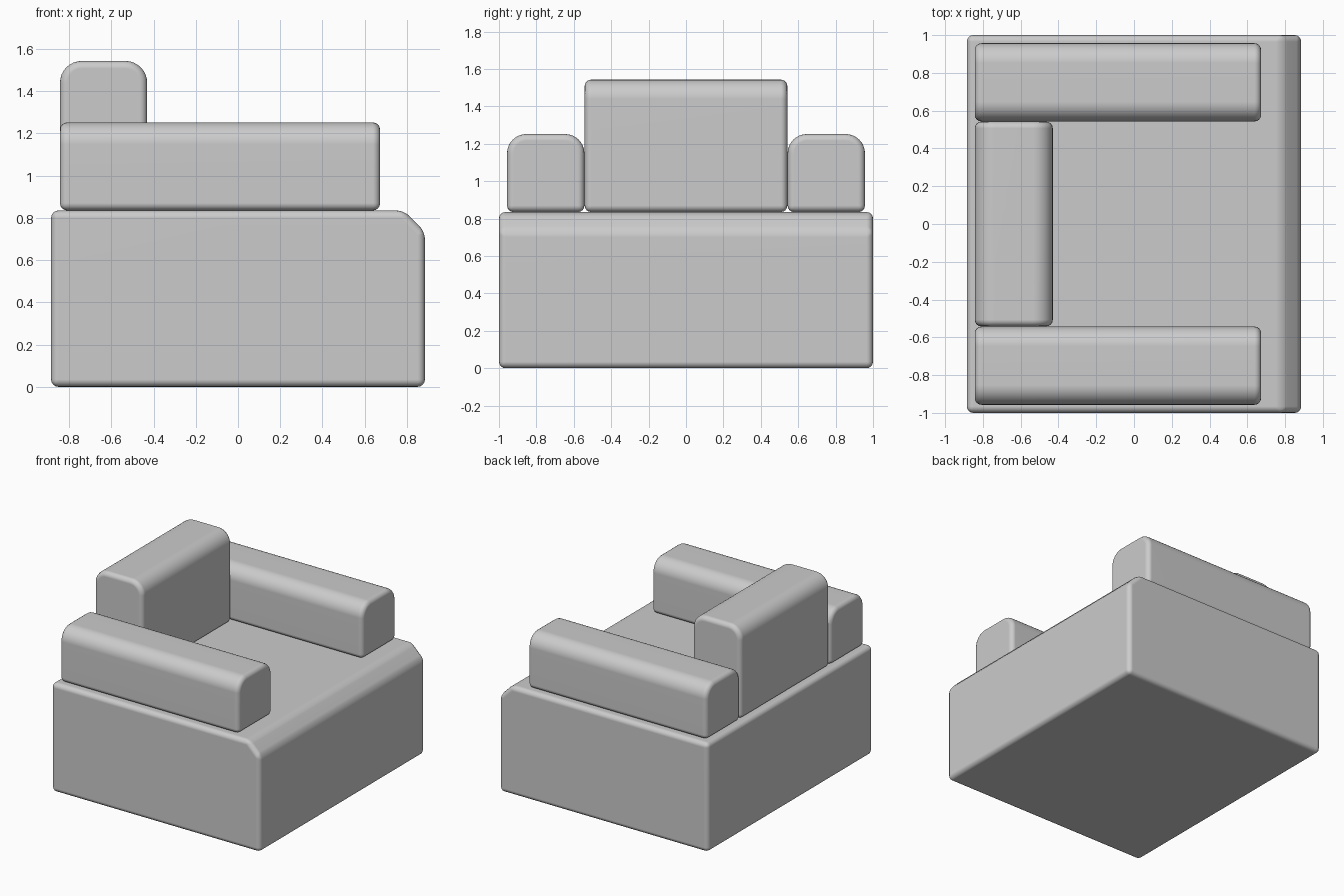
import bpy
import bmesh

if "Cube" in bpy.data.objects:
    bpy.data.objects.remove(bpy.data.objects["Cube"])


def rounded_block(name, lo, hi, pick, width, segments, edge_round=0.035):
    """Box from lo to hi; edges chosen by pick(midpoint, direction) get a large bevel, the rest a small one."""
    bm = bmesh.new()
    bmesh.ops.create_cube(bm, size=1)
    for v in bm.verts:
        for i in range(3):
            v.co[i] = hi[i] if v.co[i] > 0 else lo[i]
    chosen = []
    for e in bm.edges:
        a, b = e.verts[0].co, e.verts[1].co
        if pick((a + b) / 2, b - a):
            chosen.append(e)
    bmesh.ops.bevel(bm, geom=chosen, offset=width, offset_type='OFFSET',
                    segments=segments, profile=0.5, affect='EDGES')
    bmesh.ops.recalc_face_normals(bm, faces=bm.faces[:])
    mesh = bpy.data.meshes.new(name)
    bm.to_mesh(mesh)
    bm.free()
    obj = bpy.data.objects.new(name, mesh)
    bpy.context.collection.objects.link(obj)
    # soft rounding of all remaining sharp edges
    bev = obj.modifiers.new("soft_edges", 'BEVEL')
    bev.width = edge_round
    bev.segments = 4
    bev.limit_method = 'ANGLE'
    bev.angle_limit = 0.52
    for p in mesh.polygons:
        p.use_smooth = True
    norm = obj.modifiers.new("flat_faces", 'WEIGHTED_NORMAL')
    norm.keep_sharp = True
    return obj


SEAT = 0.835

# Seat base with a chamfered front edge
rounded_block("seat_base", (-0.885, -1, 0), (0.885, 1, SEAT),
              lambda m, d: abs(d.y) > 1 and m.x > 0 and m.z > 0.5, 0.1, 1)

# Pair of armrests, rounded along the top
for name, side in (("armrest_left", -1), ("armrest_right", 1)):
    y0, y1 = sorted((side * 0.543, side * 0.957))
    rounded_block(name, (-0.843, y0, SEAT), (0.673, y1, 1.252),
                  lambda m, d: abs(d.x) > 1 and m.z > 1.2, 0.104, 8)

# Backrest between the armrests, rounded along the top
rounded_block("backrest", (-0.843, -0.542, SEAT), (-0.43, 0.542, 1.543),
              lambda m, d: abs(d.y) > 1 and m.z > 1.5, 0.104, 8)
